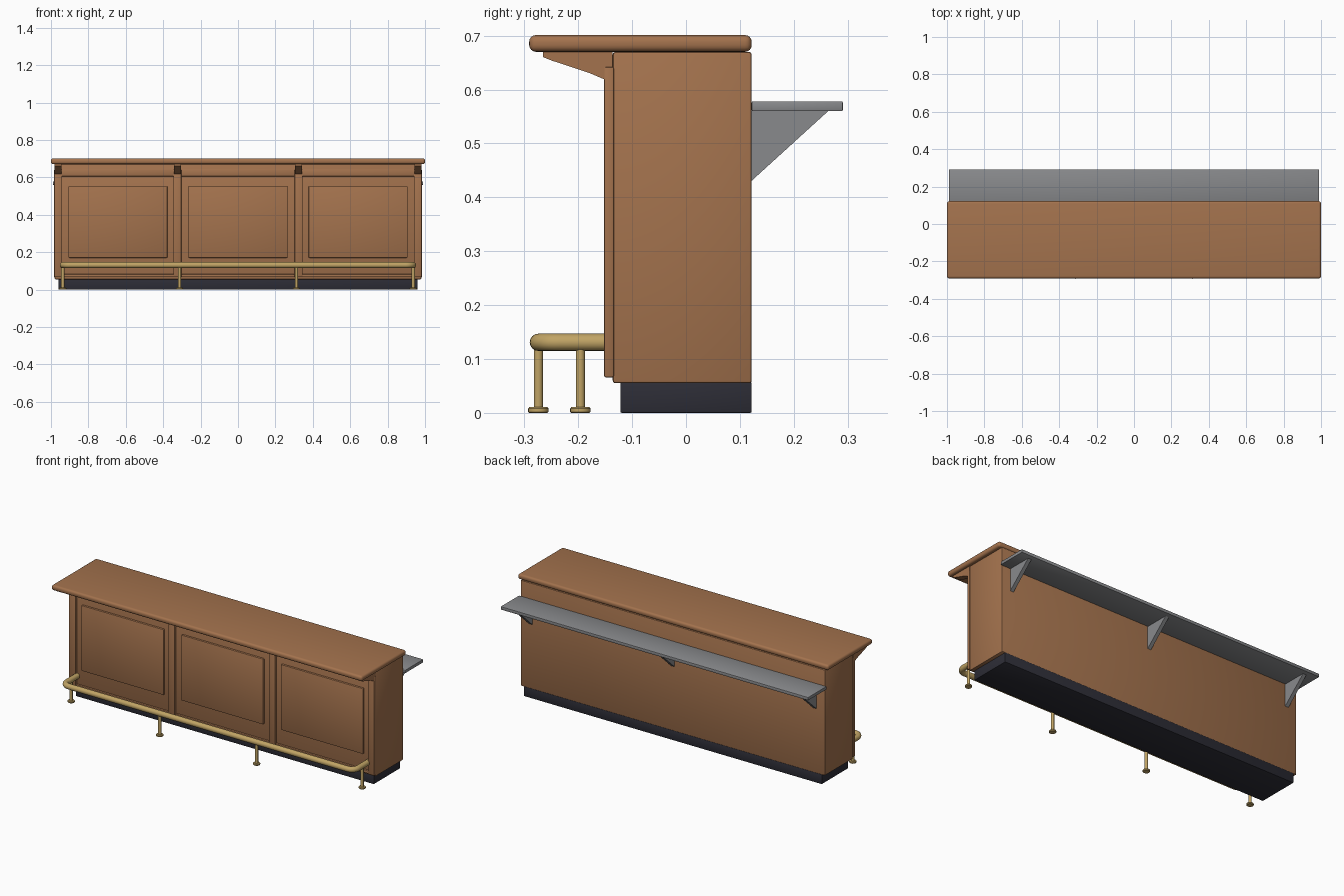
import bpy, bmesh, math
from mathutils import Vector

if "Cube" in bpy.data.objects:
    bpy.data.objects.remove(bpy.data.objects["Cube"])


def material(name, rgb):
    m = bpy.data.materials.new(name)
    m.diffuse_color = (*rgb, 1)
    m.use_nodes = True
    m.node_tree.nodes["Principled BSDF"].inputs["Base Color"].default_value = m.diffuse_color
    return m


WOOD = material("warm wood", (0.37, 0.17, 0.075))
DARK = material("dark plinth", (0.026, 0.026, 0.037))
BRASS = material("brass", (0.53, 0.37, 0.13))
STEEL = material("grey steel", (0.25, 0.255, 0.265))


def finish(bm, name, mat):
    bmesh.ops.recalc_face_normals(bm, faces=bm.faces)
    me = bpy.data.meshes.new(name)
    bm.to_mesh(me)
    bm.free()
    me.materials.append(mat)
    ob = bpy.data.objects.new(name, me)
    bpy.context.collection.objects.link(ob)
    bpy.context.view_layer.objects.active = ob
    ob.select_set(True)
    bpy.ops.object.shade_smooth_by_angle(angle=math.radians(35))
    ob.select_set(False)
    return ob


def box(name, x, y, z, mat, bevel=0.0, segments=2):
    """Box from (min, max) ranges with rounded edges."""
    bm = bmesh.new()
    bmesh.ops.create_cube(bm, size=1)
    for v in bm.verts:
        v.co = Vector([r[0] if c < 0 else r[1] for c, r in zip(v.co, (x, y, z))])
    if bevel:
        bmesh.ops.bevel(bm, geom=bm.edges[:], offset=bevel, segments=segments,
                        profile=0.5, affect='EDGES')
    return finish(bm, name, mat)


def plate(name, profile, x, width, mat):
    """Side profile of (y, z) points extruded along x."""
    bm = bmesh.new()
    f = bm.faces.new([bm.verts.new((x - width / 2, y, z)) for y, z in profile])
    r = bmesh.ops.extrude_face_region(bm, geom=[f])
    verts = [g for g in r["geom"] if isinstance(g, bmesh.types.BMVert)]
    bmesh.ops.translate(bm, verts=verts, vec=(width, 0, 0))
    return finish(bm, name, mat)


def lathe(name, profile, x, y, mat, steps=20):
    """Profile of (radius, z) points turned around a vertical axis."""
    bm = bmesh.new()
    rings = [[bm.verts.new((x + r * math.cos(2 * math.pi * i / steps),
                            y + r * math.sin(2 * math.pi * i / steps), z))
              for i in range(steps)] for r, z in profile]
    for a, b in zip(rings, rings[1:]):
        for i in range(steps):
            j = (i + 1) % steps
            bm.faces.new((a[i], a[j], b[j], b[i]))
    bm.faces.new(rings[0])
    bm.faces.new(rings[-1])
    return finish(bm, name, mat)


# Plinth, cabinet and rounded counter top
box("plinth", (-0.96, 0.96), (-0.122, 0.122), (0, 0.057), DARK, 0.003)
box("cabinet", (-0.98, 0.98), (-0.136, 0.122), (0.055, 0.67), WOOD, 0.005)
box("counter_top", (-1, 1), (-0.291, 0.122), (0.67, 0.701), WOOD, 0.0125, 4)

# Front posts, each carrying an overhang bracket
bracket = [(-0.136, 0.67), (-0.265, 0.67), (-0.265, 0.66), (-0.25, 0.654),
           (-0.18, 0.631), (-0.152, 0.619), (-0.136, 0.619)]
for x in (-0.962, -0.324, 0.324, 0.962):
    box("front_post", (x - 0.021, x + 0.021), (-0.152, -0.134), (0.066, 0.642), WOOD, 0.003)
    plate("overhang_bracket", bracket, x, 0.038, WOOD)

# Raised panels and thin rails between the posts
for x in (-0.642, 0, 0.642):
    box("front_panel", (x - 0.265, x + 0.265), (-0.147, -0.13), (0.17, 0.552), WOOD, 0.005)
    box("top_rail", (x - 0.302, x + 0.302), (-0.143, -0.13), (0.605, 0.642), WOOD, 0.003)
    box("bottom_rail", (x - 0.302, x + 0.302), (-0.147, -0.13), (0.066, 0.082), WOOD, 0.003)

# Brass foot rail with rounded corners returning to the end posts
RX, RY, RZ, RC = 0.937, -0.274, 0.131, 0.04
half = [(RX, -0.14)]
for i in range(9):
    a = math.pi / 2 * i / 8
    half.append((RX - RC + RC * math.cos(a), RY + RC - RC * math.sin(a)))
path = half + [(-x, y) for x, y in reversed(half)]
bm = bmesh.new()
rings = []
N = 16
for k, (x, y) in enumerate(path):
    p, q = path[max(k - 1, 0)], path[min(k + 1, len(path) - 1)]
    t = Vector((q[0] - p[0], q[1] - p[1], 0)).normalized()
    side = Vector((-t.y, t.x, 0))
    rings.append([bm.verts.new(Vector((x, y, RZ)) + 0.016 * (
        side * math.cos(2 * math.pi * i / N) + Vector((0, 0, math.sin(2 * math.pi * i / N)))))
        for i in range(N)])
for a, b in zip(rings, rings[1:]):
    for i in range(N):
        j = (i + 1) % N
        bm.faces.new((a[i], a[j], b[j], b[i]))
bm.faces.new(rings[0])
bm.faces.new(rings[-1])
finish(bm, "foot_rail", BRASS)

# Rail legs with round feet
leg = [(0.017, 0), (0.019, 0.002), (0.019, 0.008), (0.017, 0.0105),
       (0.0085, 0.0105), (0.0085, 0.125)]
for x, y in ((-RX, -0.196), (-0.312, RY), (0.312, RY), (RX, -0.196)):
    lathe("rail_leg", leg, x, y, BRASS)

# Steel back shelf on triangular brackets
box("back_shelf", (-0.99, 0.99), (0.122, 0.291), (0.56, 0.578), STEEL, 0.002)
for x in (-0.915, 0, 0.915):
    plate("shelf_bracket", [(0.12, 0.561), (0.265, 0.561), (0.12, 0.429)], x, 0.022, STEEL)
